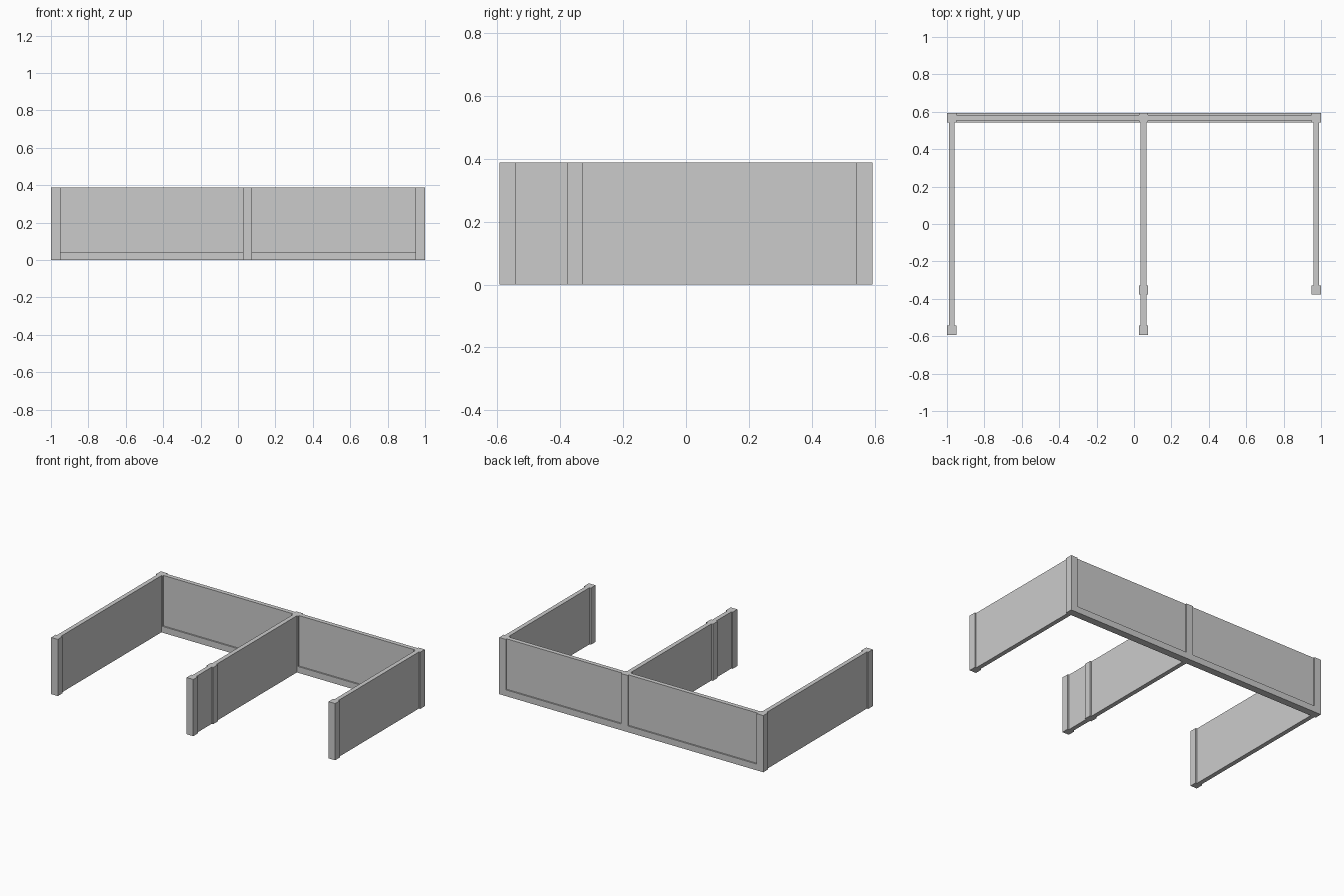
import bpy

if "Cube" in bpy.data.objects:
    bpy.data.objects.remove(bpy.data.objects["Cube"])

H = 0.388   # overall height
P = 0.05    # post width
T = 0.03    # wall thickness
F, M, B = -0.5675, -0.3525, 0.5675     # post centres, front to back
L, C, R = -0.975, 0.051, 0.975         # post centres, left to right


def box(name, x0, x1, y0, y1, z0, z1):
    bpy.ops.mesh.primitive_cube_add(
        size=1, location=((x0 + x1) / 2, (y0 + y1) / 2, (z0 + z1) / 2))
    o = bpy.context.object
    o.name = name
    o.scale = (x1 - x0, y1 - y0, z1 - z0)
    bpy.ops.object.transform_apply(location=False, rotation=False, scale=True)
    return o


# Square posts
posts = [("left_front", L, F), ("left_back", L, B),
         ("centre_front", C, F), ("centre_middle", C, M), ("centre_back", C, B),
         ("right_front", R, M), ("right_back", R, B)]
for n, x, y in posts:
    box(n + "_post", x - P / 2, x + P / 2, y - P / 2, y + P / 2, 0, H)

# Side and centre walls, spanning between neighbouring posts
h = P / 2
spans = [("left", L, F, B), ("centre_short", C, F, M),
         ("centre_long", C, M, B), ("right", R, M, B)]
for n, x, y0, y1 in spans:
    box(n + "_wall", x - T / 2, x + T / 2, y0 + h, y1 - h, 0, H)

# Back panels sitting on a bottom beam
for n, x0, x1 in (("left", L, C), ("right", C, R)):
    box(n + "_back_panel", x0 + h, x1 - h, B - T / 2, B + T / 2, 0.043, H)
    box(n + "_back_beam", x0 + h, x1 - h, B - h, B + h, 0, 0.043)
